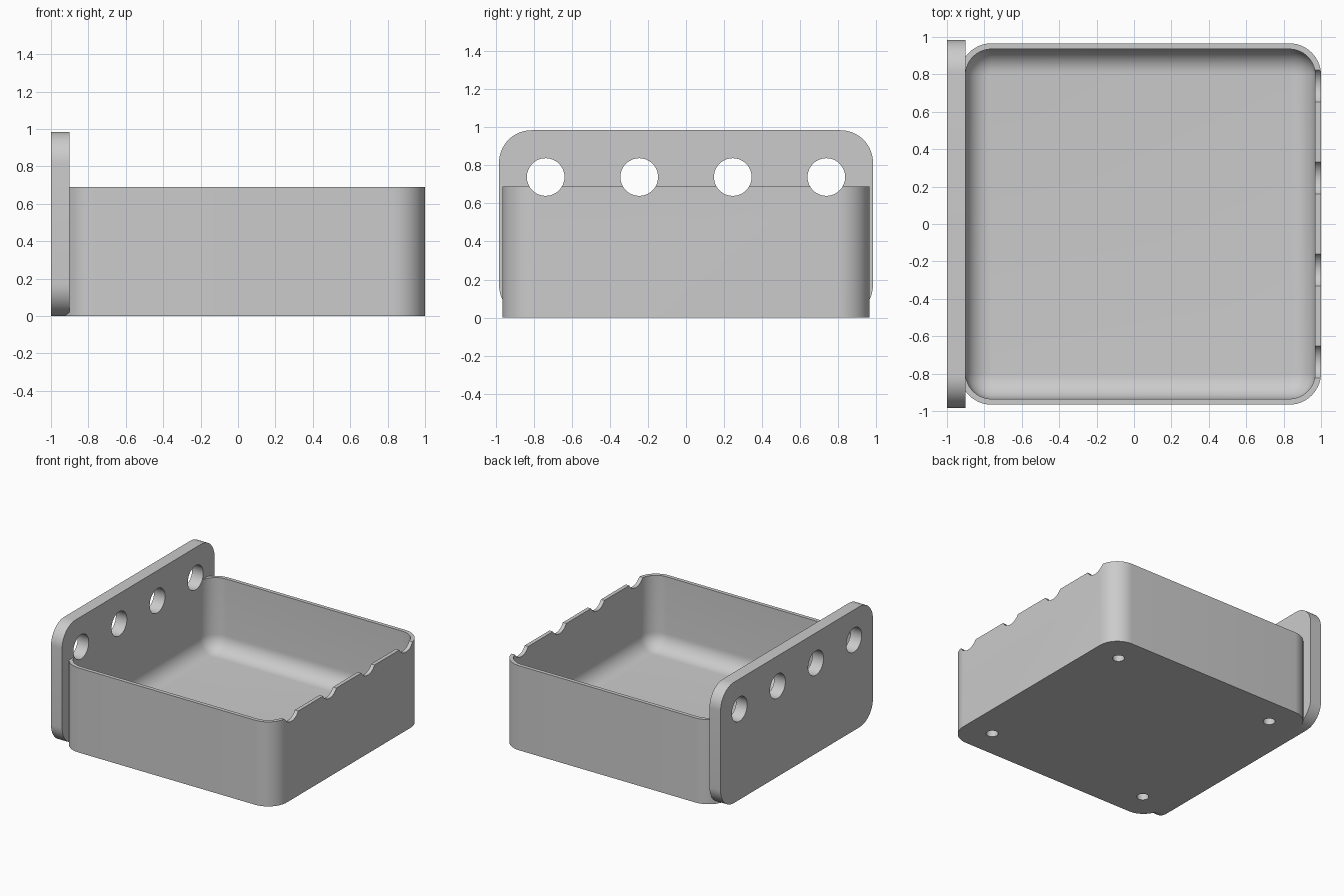
import bpy, bmesh
from math import cos, sin, pi, radians
from mathutils import Matrix

if "Cube" in bpy.data.objects:
    bpy.data.objects.remove(bpy.data.objects["Cube"])

grey = bpy.data.materials.new("plain grey")
grey.use_nodes = True
grey.diffuse_color = (0.6, 0.6, 0.6, 1)
grey.node_tree.nodes["Principled BSDF"].inputs["Base Color"].default_value = grey.diffuse_color


def rounded_rect(u0, u1, v0, v1, r, seg=14):
    """Counter-clockwise outline of a rectangle with round corners."""
    corners = [(u1 - r, v1 - r), (u0 + r, v1 - r), (u0 + r, v0 + r), (u1 - r, v0 + r)]
    return [(cu + r * cos(a), cv + r * sin(a))
            for q, (cu, cv) in enumerate(corners)
            for a in ((q + i / seg) * pi / 2 for i in range(seg + 1))]


def loft(name, rings):
    """Skin equal-length rings of 3D points and cap both ends."""
    bm = bmesh.new()
    loops = [[bm.verts.new(p) for p in ring] for ring in rings]
    for a, b in zip(loops, loops[1:]):
        for i in range(len(a)):
            j = (i + 1) % len(a)
            bm.faces.new((a[i], a[j], b[j], b[i]))
    bm.faces.new(loops[0][::-1])
    bm.faces.new(loops[-1])
    bmesh.ops.recalc_face_normals(bm, faces=bm.faces)
    return make_object(name, bm)


def make_object(name, bm):
    mesh = bpy.data.meshes.new(name)
    bm.to_mesh(mesh)
    bm.free()
    obj = bpy.data.objects.new(name, mesh)
    bpy.context.collection.objects.link(obj)
    mesh.materials.append(grey)
    return obj


def cylinders(name, radius, depth, places, turn):
    """Several equal cylinders in one cutter object."""
    bm = bmesh.new()
    for p in places:
        bmesh.ops.create_cone(bm, cap_ends=True, segments=48, radius1=radius, radius2=radius,
                              depth=depth, matrix=Matrix.Translation(p) @ turn)
    obj = make_object(name, bm)
    obj.hide_render = True
    return obj


def finish(obj, cutters):
    """Cut the holes, then smooth the rounded parts."""
    bpy.ops.object.select_all(action='DESELECT')
    bpy.context.view_layer.objects.active = obj
    obj.select_set(True)
    for c in cutters:
        mod = obj.modifiers.new("holes", 'BOOLEAN')
        mod.operation = 'DIFFERENCE'
        mod.solver = 'EXACT'
        mod.object = c
        bpy.ops.object.modifier_apply(modifier=mod.name)
    bpy.ops.object.shade_smooth_by_angle(angle=radians(30))


# Tray: outer shell, rim, then the cavity with a rounded foot
HEIGHT, WALL, FLOOR, FILLET = 0.69, 0.031, 0.098, 0.13


def tray_ring(inset, z):
    return [(x, y, z) for x, y in rounded_rect(-0.932 + inset, 1 - inset,
                                               -0.966 + inset, 0.966 - inset, 0.17 - inset)]


rings = [tray_ring(0, 0), tray_ring(0, HEIGHT), tray_ring(WALL, HEIGHT)]
for i in range(11):
    a = i / 10 * pi / 2
    rings.append(tray_ring(WALL + FILLET * (1 - cos(a)), FLOOR + FILLET * (1 - sin(a))))
tray = loft("tray", rings)

# Upright mounting plate on the right-hand end, doubling as the tray's end wall
outline = rounded_rect(-0.983, 0.983, 0, 0.985, 0.17)
plate = loft("mounting_plate", [[(x, y, z) for y, z in outline] for x in (-1, -0.9)])

# Row of round holes passing through the plate and notching the far rim
row = cylinders("row_hole_cutter", 0.099, 3,
                [(0, y, 0.739) for y in (-0.738, -0.246, 0.246, 0.738)],
                Matrix.Rotation(pi / 2, 4, 'Y'))
# Round recesses under the tray corners
recess = cylinders("recess_cutter", 0.045, 0.12,
                   [(0.033 + sx * 0.735, sy * 0.735, 0) for sx in (-1, 1) for sy in (-1, 1)],
                   Matrix.Identity(4))

finish(tray, [row, recess])
finish(plate, [row])
for cutter in (row, recess):
    bpy.data.objects.remove(cutter)
